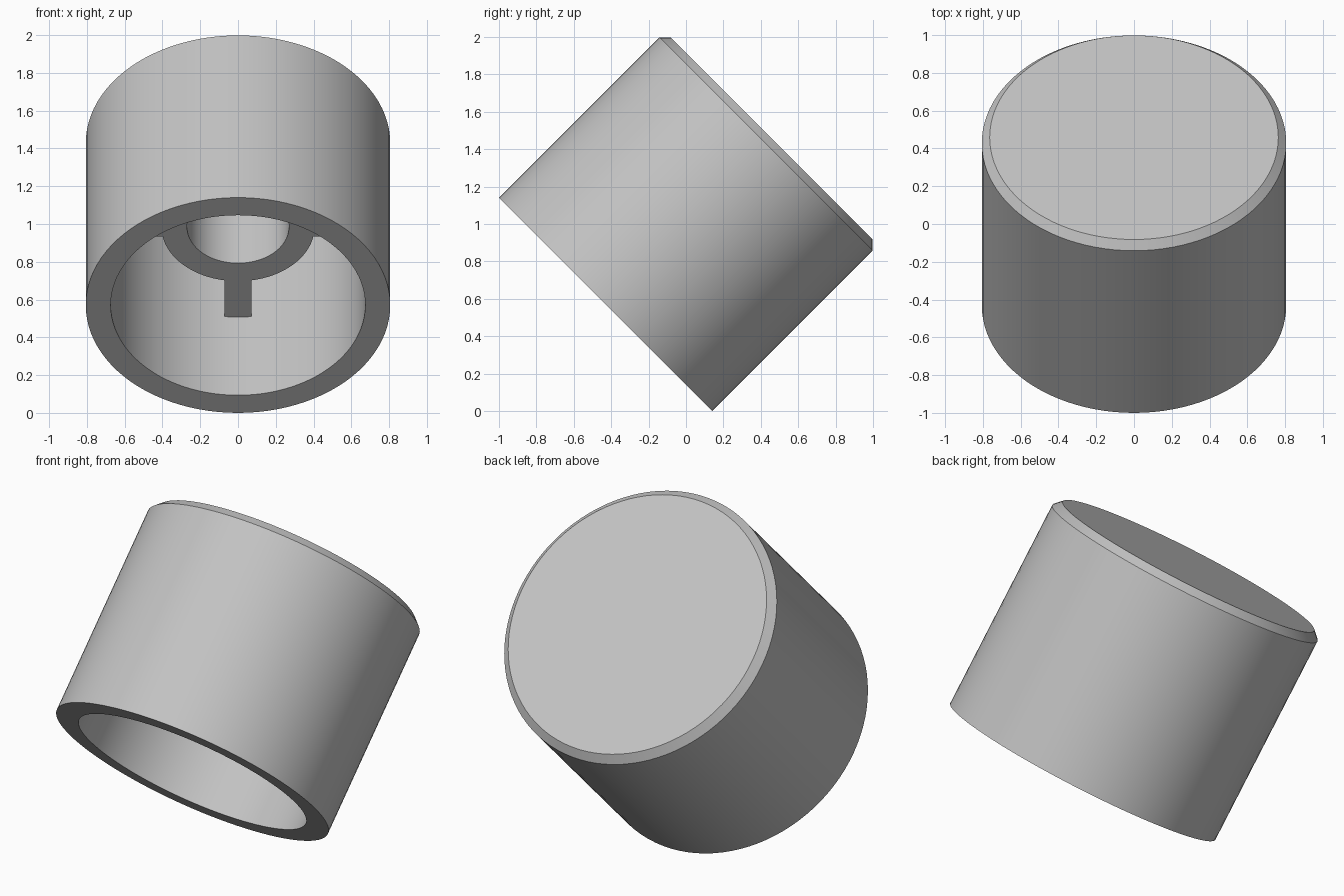
import bpy, bmesh
from math import radians, tau
from mathutils import Matrix, Vector

cube = bpy.data.objects.get("Cube")
if cube:
    bpy.data.objects.remove(cube, do_unlink=True)

# Dimensions along and around the cap axis
OUTER, INNER, HEIGHT, BEVEL = 0.806, 0.674, 1.256, 0.042
BOSS, BORE, BOSS_START, ROOF = 0.405, 0.27, 0.585, 1.12
RIB_WIDTH = 0.144
SEGMENTS = 96

# The cap leans back so its closed end points up and backward
TILT = Matrix.Translation((0, -0.43, 0.57)) @ Matrix.Rotation(radians(-45), 4, 'X')

grey = bpy.data.materials.new("light_grey")
grey.use_nodes = True
colour = (0.55, 0.55, 0.55, 1)
grey.diffuse_color = colour
grey.node_tree.nodes["Principled BSDF"].inputs["Base Color"].default_value = colour


def finish(bm, name):
    bmesh.ops.recalc_face_normals(bm, faces=bm.faces)
    mesh = bpy.data.meshes.new(name)
    bm.to_mesh(mesh)
    bm.free()
    mesh.materials.append(grey)
    obj = bpy.data.objects.new(name, mesh)
    bpy.context.collection.objects.link(obj)
    obj.matrix_world = TILT
    return obj


# Cap body: one lathed profile with outer shell, cavity and central bored boss
profile = [
    (0, HEIGHT), (OUTER - BEVEL, HEIGHT), (OUTER, HEIGHT - BEVEL), (OUTER, 0),
    (INNER, 0), (INNER, ROOF), (BOSS, ROOF), (BOSS, BOSS_START),
    (BORE, BOSS_START), (BORE, ROOF), (0, ROOF),
]
bm = bmesh.new()
verts = [bm.verts.new((r, 0, h)) for r, h in profile]
edges = [bm.edges.new(pair) for pair in zip(verts, verts[1:])]
bmesh.ops.spin(bm, geom=verts + edges, cent=(0, 0, 0), axis=(0, 0, 1),
               angle=tau, steps=SEGMENTS)
bmesh.ops.remove_doubles(bm, verts=bm.verts, dist=0.0005)
body = finish(bm, "cap_body")
bpy.ops.object.select_all(action='DESELECT')
body.select_set(True)
bpy.context.view_layer.objects.active = body
bpy.ops.object.shade_smooth_by_angle(angle=radians(30))

# Four ribs joining the boss to the shell
start, end, top = BOSS - 0.03, INNER + 0.03, ROOF + 0.03
size = Vector((end - start, RIB_WIDTH, top - BOSS_START))
centre = Vector(((start + end) / 2, 0, (top + BOSS_START) / 2))
for i, side in enumerate(("left", "back", "right", "front")):
    bm = bmesh.new()
    bmesh.ops.create_cube(bm, size=1)
    bm.transform(Matrix.Rotation(tau * i / 4, 4, 'Z')
                 @ Matrix.Translation(centre) @ Matrix.Diagonal(size).to_4x4())
    finish(bm, side + "_rib")
